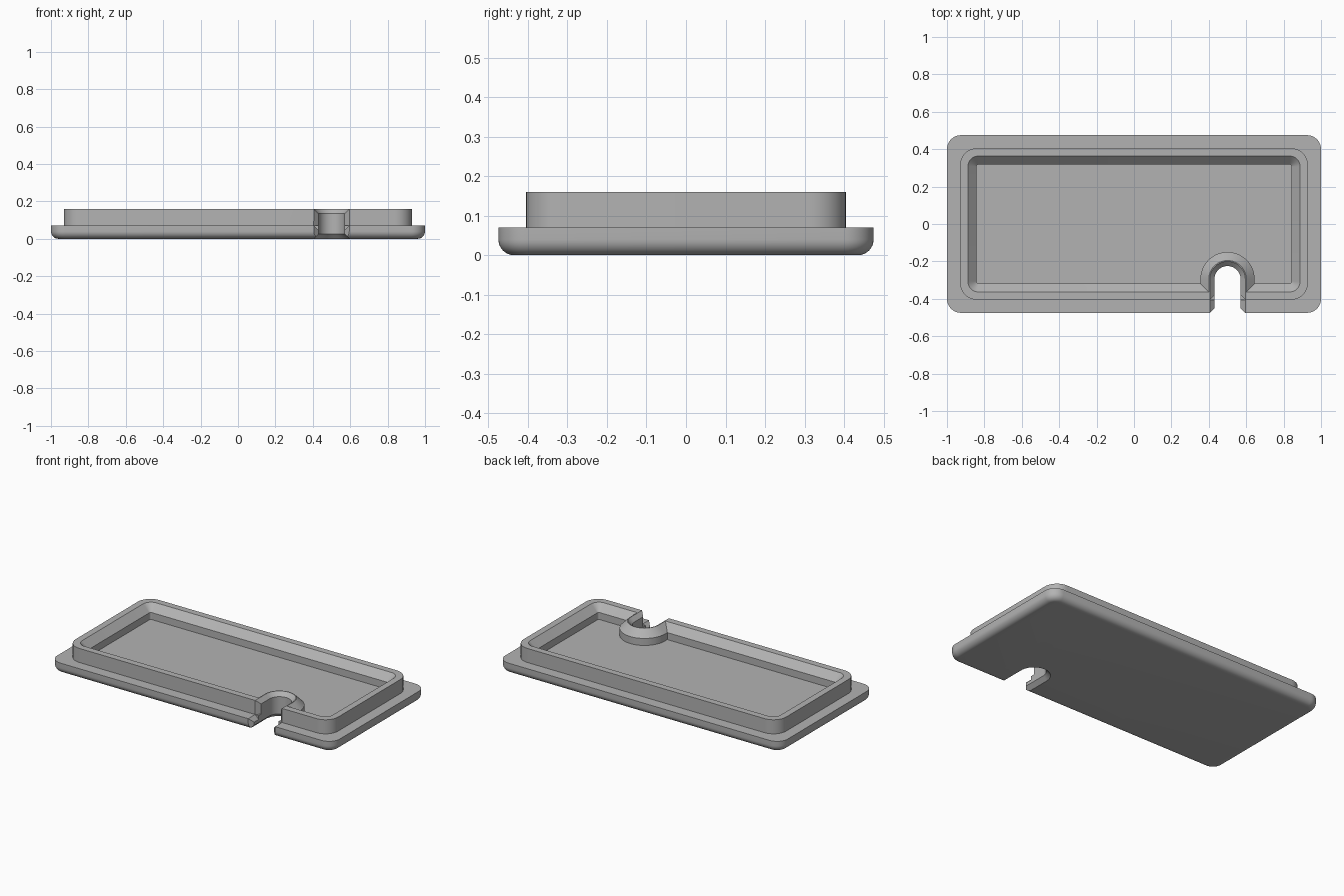
import bpy, bmesh, math

old = bpy.data.objects.get("Cube")
if old:
    bpy.data.objects.remove(old, do_unlink=True)

# Single grey material
grey = bpy.data.materials.new("plain_grey")
grey.use_nodes = True
colour = (0.45, 0.45, 0.45, 1)
grey.diffuse_color = colour
grey.node_tree.nodes["Principled BSDF"].inputs["Base Color"].default_value = colour


def loft(name, loops):
    """Closed solid through a stack of equally sized point loops."""
    bm = bmesh.new()
    rings = [[bm.verts.new(p) for p in loop] for loop in loops]
    n = len(rings[0])
    for low, high in zip(rings, rings[1:]):
        for i in range(n):
            j = (i + 1) % n
            bm.faces.new((low[i], low[j], high[j], high[i]))
    bm.faces.new(rings[0][::-1])
    bm.faces.new(rings[-1])
    bmesh.ops.recalc_face_normals(bm, faces=bm.faces)
    mesh = bpy.data.meshes.new(name)
    bm.to_mesh(mesh)
    bm.free()
    mesh.materials.append(grey)
    obj = bpy.data.objects.new(name, mesh)
    bpy.context.collection.objects.link(obj)
    return obj


def rounded_rect(hx, hy, r, z, seg=10):
    pts = []
    for k, (sx, sy) in enumerate([(1, 1), (-1, 1), (-1, -1), (1, -1)]):
        for i in range(seg + 1):
            a = math.pi / 2 * (k + i / seg)
            pts.append((sx * (hx - r) + r * math.cos(a),
                        sy * (hy - r) + r * math.sin(a), z))
    return pts


SLOT_X, SLOT_Y = 0.5, -0.295


def slot_outline(r, front, z, seg=28):
    """Half circle at the back, straight sides running to the front."""
    arc = [(SLOT_X + r * math.cos(math.pi * i / seg),
            SLOT_Y + r * math.sin(math.pi * i / seg), z) for i in range(seg + 1)]
    return arc + [(SLOT_X - r, front, z), (SLOT_X + r, front, z)]


def combine(target, tool, operation):
    mod = target.modifiers.new(operation.lower(), "BOOLEAN")
    mod.operation, mod.solver, mod.object = operation, "EXACT", tool
    bpy.context.view_layer.objects.active = target
    bpy.ops.object.modifier_apply(modifier=mod.name)
    bpy.data.objects.remove(tool, do_unlink=True)


# Flange with rounded underside, raised rim and chamfered recess
W, D, FLANGE, TOP, FILLET = 1.0, 0.475, 0.07, 0.16, 0.04
loops = []
for i in range(9):
    a = math.pi / 2 * i / 8
    inset = FILLET * (1 - math.sin(a))
    loops.append(rounded_rect(W - inset, D - inset, 0.075 - inset,
                              FILLET * (1 - math.cos(a))))
for inset, r, z in [(0, 0.075, FLANGE), (0.07, 0.09, FLANGE), (0.07, 0.09, TOP),
                    (0.112, 0.055, TOP), (0.157, 0.012, 0.115),
                    (0.157, 0.012, FLANGE)]:
    loops.append(rounded_rect(W - inset, D - inset, r, z))
lid = loft("lid", loops)

# Raised collar around the slot
collar = loft("slot_collar", [slot_outline(r, -0.385, z) for r, z in
                              [(0.145, 0.05), (0.145, 0.115), (0.10, TOP)]])
combine(lid, collar, "UNION")

# Slot, flared at the top and underside
slot = loft("slot_cutter", [slot_outline(r, -0.6, z) for r, z in
                            [(0.105, -0.01), (0.07, 0.025), (0.07, 0.135), (0.105, 0.17)]])
combine(lid, slot, "DIFFERENCE")


# Chamfers on the slot's front corners: flange front and rim front
def front_flare(y, z0):
    plan = [(0.07, y), (0.13, y - 0.06), (-0.13, y - 0.06), (-0.07, y)]
    return loft("flare_cutter", [[(SLOT_X + x, py, z) for x, py in plan]
                                 for z in (z0, 0.2)])


combine(lid, front_flare(-0.45, -0.05), "DIFFERENCE")
combine(lid, front_flare(-0.38, FLANGE), "DIFFERENCE")

# Chamfer along the flange top beside the slot
section = [(0.07, 0.045), (0.12, 0.095), (-0.12, 0.095), (-0.07, 0.045)]
combine(lid, loft("trough_cutter", [[(SLOT_X + x, y, z) for x, z in section]
                                    for y in (-0.6, -0.405)]), "DIFFERENCE")

# Smooth rounded surfaces, keep crisp edges
bpy.ops.object.select_all(action="DESELECT")
lid.select_set(True)
bpy.context.view_layer.objects.active = lid
bpy.ops.object.shade_smooth_by_angle(angle=math.radians(30))
